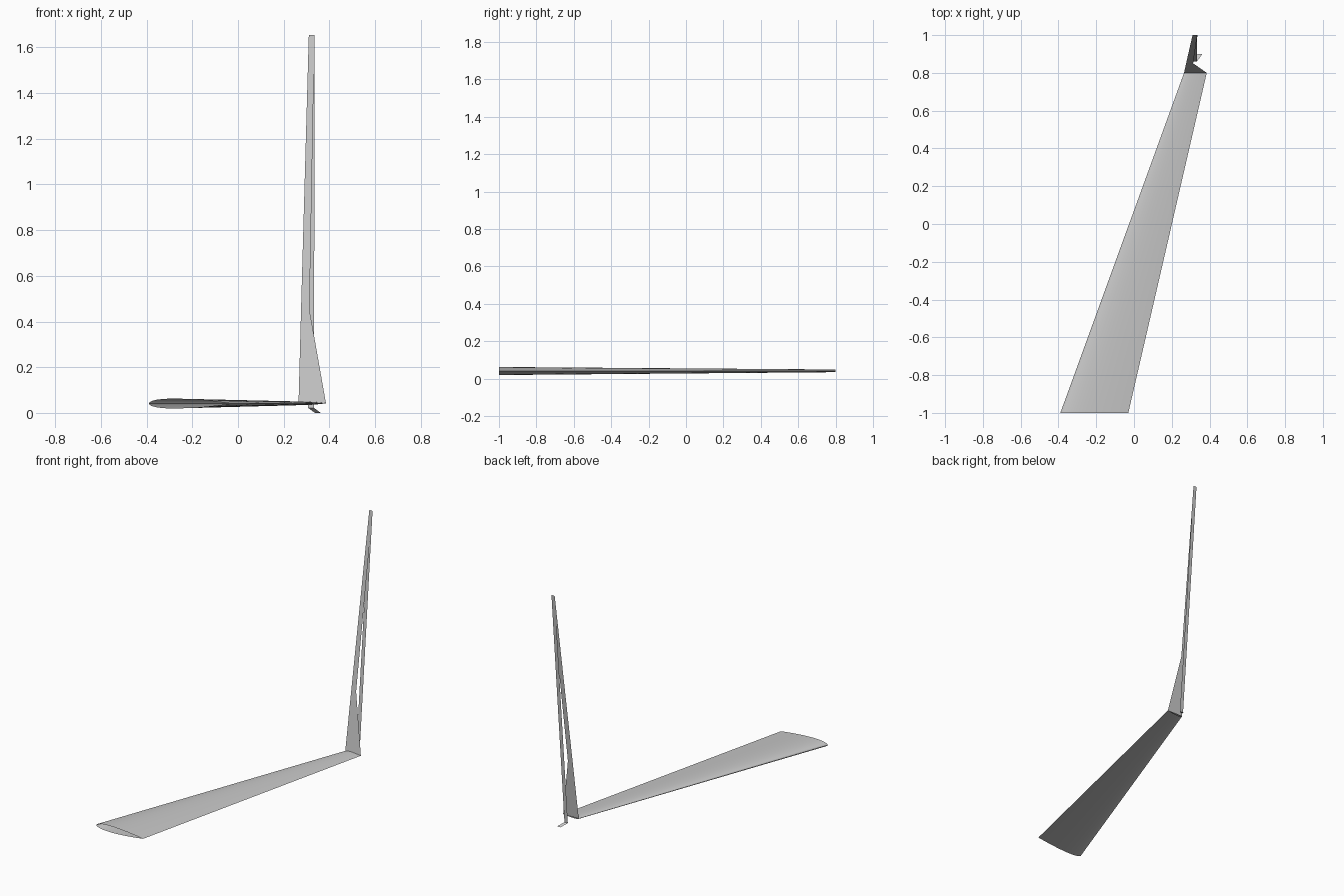
import bpy
import bmesh
import math

cube = bpy.data.objects.get("Cube")
if cube:
    bpy.data.objects.remove(cube, do_unlink=True)

grey = bpy.data.materials.new("light_grey")
grey.use_nodes = True
grey.diffuse_color = (0.58, 0.58, 0.58, 1)
grey.node_tree.nodes["Principled BSDF"].inputs["Base Color"].default_value = (0.58, 0.58, 0.58, 1)


def add_object(name, bm):
    mesh = bpy.data.meshes.new(name)
    bm.to_mesh(mesh)
    bm.free()
    mesh.materials.append(grey)
    obj = bpy.data.objects.new(name, mesh)
    bpy.context.collection.objects.link(obj)
    return obj


def sheet(name, *outlines):
    """Thin open surface made from one or more polygons."""
    bm = bmesh.new()
    for outline in outlines:
        bm.faces.new([bm.verts.new(p) for p in outline])
    bmesh.ops.remove_doubles(bm, verts=bm.verts, dist=0.0005)
    return add_object(name, bm)


def airfoil(steps, thickness=0.12):
    """Closed loop of (chord, height) points, over the top and back below."""
    def half(u):
        return 5 * thickness * (0.2969 * math.sqrt(u) - 0.126 * u - 0.3516 * u**2
                                + 0.2843 * u**3 - 0.1036 * u**4)
    us = [(1 - math.cos(math.pi * i / steps)) / 2 for i in range(steps + 1)]
    top = [(u, half(u)) for u in reversed(us)]
    bottom = [(u, -half(u)) for u in us[1:-1]]
    return top + bottom


# Wing: swept, tapered loft between root and tip, open at both ends
bm = bmesh.new()
rings = []
for y, lead, trail, z in ((-1, -0.39, -0.03, 0.041), (0.8, 0.265, 0.385, 0.042)):
    chord = trail - lead
    rings.append([bm.verts.new((lead + u * chord, y, z + h * chord)) for u, h in airfoil(20)])
root, tip = rings
for i in range(len(root)):
    j = (i + 1) % len(root)
    bm.faces.new((root[i], root[j], tip[j], tip[i]))
bmesh.ops.recalc_face_normals(bm, faces=bm.faces)
wing = add_object("wing", bm)
bpy.context.view_layer.objects.active = wing
wing.select_set(True)
bpy.ops.object.shade_smooth_by_angle(angle=math.radians(40))


# Tall winglet blade rising from the tip, broad at its foot
def on_blade(x, z):
    return (x, 0.8 + 0.2 * (z - 0.042) / 1.613, z)


knee_left, knee_right = on_blade(0.276, 0.45), on_blade(0.313, 0.45)
sheet("winglet_blade",
      [on_blade(0.265, 0.042), on_blade(0.385, 0.042), knee_right, knee_left],
      [knee_left, knee_right, on_blade(0.335, 1.655), on_blade(0.31, 1.655)])

# Narrow strip behind the blade, meeting it at the top
sheet("rear_strip",
      [(0.307, 0.86, 0.022), (0.333, 0.86, 0.022), (0.335, 1, 1.655), (0.31, 1, 1.655)])

# Small sloping foot under the strip
sheet("strip_foot",
      [(0.307, 0.86, 0.022), (0.333, 0.86, 0.022), (0.362, 0.9, 0), (0.337, 0.9, 0)])
